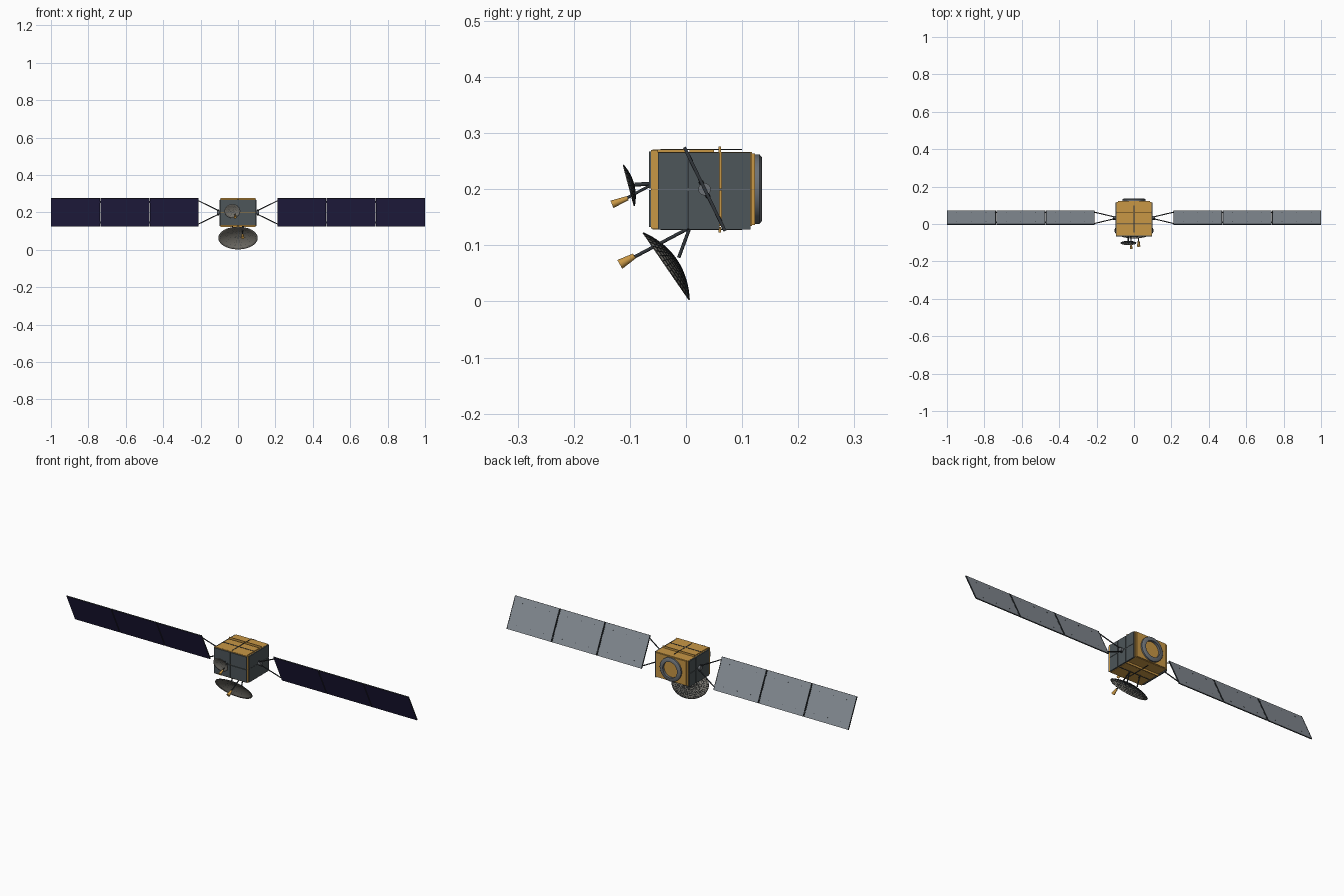
import bpy, bmesh, math
from mathutils import Vector, Matrix

cube = bpy.data.objects.get("Cube")
if cube:
    bpy.data.objects.remove(cube, do_unlink=True)


def material(name, rgb):
    m = bpy.data.materials.new(name)
    m.use_nodes = True
    m.diffuse_color = (*rgb, 1)
    m.node_tree.nodes["Principled BSDF"].inputs["Base Color"].default_value = (*rgb, 1)
    return m


GOLD = material("gold foil", (0.58, 0.31, 0.06))
SLATE = material("slate panel", (0.075, 0.092, 0.1))
NAVY = material("navy cells", (0.022, 0.018, 0.075))
GREY = material("panel grey", (0.24, 0.27, 0.3))
DARK = material("dark metal", (0.03, 0.036, 0.042))
STEEL = material("steel grey", (0.15, 0.165, 0.18))
MESH = material("dish mesh", (0.2, 0.19, 0.165))


def finish(name, bm, mats, matrix=Matrix(), smooth=False):
    me = bpy.data.meshes.new(name)
    bm.to_mesh(me)
    bm.free()
    ob = bpy.data.objects.new(name, me)
    bpy.context.collection.objects.link(ob)
    for m in mats:
        me.materials.append(m)
    ob.matrix_world = matrix
    if smooth:
        for o in bpy.context.selected_objects:
            o.select_set(False)
        ob.select_set(True)
        bpy.context.view_layer.objects.active = ob
        bpy.ops.object.shade_smooth_by_angle(angle=math.radians(40))
    return ob


def box(name, lo, hi, mat, matrix=Matrix()):
    lo, hi = Vector(lo), Vector(hi)
    bm = bmesh.new()
    bmesh.ops.create_cube(bm, size=1, matrix=Matrix.Translation((lo + hi) / 2) @ Matrix.Diagonal((*(hi - lo), 1)))
    return finish(name, bm, [mat], matrix)


def rod(name, a, b, r1, mat, r2=None, sides=12):
    a, b = Vector(a), Vector(b)
    turn = (b - a).to_track_quat('Z', 'Y').to_matrix().to_4x4()
    bm = bmesh.new()
    bmesh.ops.create_cone(bm, cap_ends=True, segments=sides, radius1=r1, radius2=r1 if r2 is None else r2,
                          depth=(b - a).length, matrix=Matrix.Translation((a + b) / 2) @ turn)
    return finish(name, bm, [mat], smooth=True)


def lathe(name, profile, mat, matrix, steps=48):
    bm = bmesh.new()
    verts = [bm.verts.new((r, 0, z)) for r, z in profile]
    edges = [bm.edges.new(p) for p in zip(verts, verts[1:])]
    bmesh.ops.spin(bm, geom=verts + edges, cent=(0, 0, 0), axis=(0, 0, 1), angle=math.tau, steps=steps)
    bmesh.ops.remove_doubles(bm, verts=bm.verts, dist=1e-5)
    bmesh.ops.recalc_face_normals(bm, faces=bm.faces)
    return finish(name, bm, [mat], matrix, smooth=True)


# Foil-wrapped body
box("body_core", (-0.094, -0.06, 0.134), (0.094, 0.118, 0.266), GOLD)
box("back_plate", (-0.086, 0.115, 0.136), (0.086, 0.123, 0.264), GOLD)
box("front_frame", (-0.097, -0.062, 0.13), (0.097, -0.05, 0.27), GOLD)
for name, z0, z1 in (("top", 0.266, 0.2705), ("bottom", 0.1285, 0.134)):
    for y0, y1 in ((-0.06, 0.003), (0.006, 0.05)):
        for x0, x1 in ((-0.09, -0.0015), (0.0015, 0.09)):
            box(name + "_foil", (x0, y0, z0), (x1, y1, z1), GOLD)
for name, z in (("top", 0.271), ("bottom", 0.128)):
    box(name + "_long_rail", (-0.002, -0.045, z - 0.0008), (0.002, 0.1, z + 0.0008), DARK)
    box(name + "_cross_rail", (-0.09, 0.0025, z - 0.0008), (0.09, 0.0065, z + 0.0008), DARK)
    box(name + "_rear_seam", (-0.094, 0.058, z - 0.005), (0.094, 0.062, z + 0.005), GOLD)

# Slate equipment panels on the front and the two sides
for x0, x1 in ((-0.095, -0.001), (0.001, 0.095)):
    for z0, z1 in ((0.133, 0.199), (0.201, 0.267)):
        box("front_panel", (x0, -0.066, z0), (x1, -0.061, z1), SLATE)
for s in (-1, 1):
    side = "left" if s > 0 else "right"
    xs = sorted((s * 0.093, s * 0.1))
    for y0, y1 in ((-0.05, 0.003), (0.005, 0.06), (0.063, 0.115)):
        for z0, z1 in ((0.128, 0.1985), (0.2005, 0.265)):
            box(side + "_side_panel", (xs[0], y0, z0), (xs[1], y1, z1), SLATE)
    seam = sorted((s * 0.093, s * 0.0985))
    box(side + "_level_seam", (seam[0], -0.05, 0.198), (seam[1], 0.115, 0.201), STEEL)
    box(side + "_upright_seam", (seam[0], 0.002, 0.13), (seam[1], 0.006, 0.265), DARK)

# Launch adapter ring on the back
lathe("adapter_ring", [(0.042, 0), (0.042, 0.012), (0.057, 0.012), (0.062, 0.008), (0.062, 0)], STEEL,
      Matrix.Translation((0, 0.123, 0.2)) @ Matrix.Rotation(-math.pi / 2, 4, 'X'))

# Solar wings: hub, yoke and three tilted panels on each side
tilt = Matrix.Translation((0, 0.033, 0.2)) @ Matrix.Rotation(math.radians(25.9), 4, 'X')
HALF = 0.083
for s in (-1, 1):
    side = "left" if s > 0 else "right"
    rod(side + "_wing_hub", (s * 0.098, 0.033, 0.2), (s * 0.112, 0.033, 0.2), 0.011, STEEL, sides=20)
    rod(side + "_wing_pivot", tilt @ Vector((s * 0.106, 0, -0.016)), tilt @ Vector((s * 0.106, 0, 0.016)), 0.004, DARK)
    for v in (-1, 1):
        rod(side + "_yoke_arm", tilt @ Vector((s * 0.106, 0, v * 0.012)),
            tilt @ Vector((s * 0.213, 0, v * 0.07)), 0.0028, DARK, sides=8)
    for i in range(3):
        x0 = 0.21 + i * 0.2645
        x1 = x0 + 0.261
        bm = bmesh.new()
        bmesh.ops.create_cube(bm, size=1, matrix=Matrix.Translation((s * (x0 + x1) / 2, 0, 0))
                              @ Matrix.Diagonal((x1 - x0, 0.005, 2 * HALF, 1)))
        bm.normal_update()
        for f in bm.faces:
            f.material_index = 0 if f.normal.y < -0.5 else 1 if f.normal.y > 0.5 else 2
        finish(side + "_solar_panel", bm, [NAVY, GREY, DARK], tilt)
        for x in (x0, x1 - 0.003):
            lo, hi = sorted((s * x, s * (x + 0.003)))
            box(side + "_panel_edge_strip", (lo, 0.002, -HALF), (hi, 0.0032, HALF), DARK, tilt)
        if i:
            for z in (-0.06, 0.06):
                lo, hi = sorted((s * (x0 - 0.006), s * (x0 + 0.003)))
                box(side + "_panel_hinge", (lo, 0.001, z - 0.005), (hi, 0.004, z + 0.005), DARK, tilt)
        # Hold-down studs on the back
        bm = bmesh.new()
        for u in (0.2, 0.5, 0.8):
            for z in (-0.055, 0.055):
                bmesh.ops.create_cube(bm, size=0.003, matrix=Matrix.Translation(
                    (s * (x0 + u * (x1 - x0)), 0.0022, z)))
        finish(side + "_panel_studs", bm, [DARK], tilt)


# Reflector dishes: thin shell, raised lattice and rim
def dish(name, centre, angle, rx, ry, depth, rings, steps):
    place = (Matrix.Translation(centre) @ Matrix.Rotation(math.radians(angle), 4, 'X')
             @ Matrix.Diagonal((rx, ry, 1, 1)))
    profile = [(i / rings, depth * ((i / rings) ** 2 - 1)) for i in range(rings + 1)]
    for part, mat in (("_shell", MESH), ("_lattice", DARK)):
        ob = lathe(name + part, profile, mat, Matrix(), steps)
        ob.data.transform(place)
        if part == "_lattice":
            mod = ob.modifiers.new("Lattice", 'WIREFRAME')
            mod.thickness = 0.0022
            mod.use_even_offset = False
        else:
            ob.modifiers.new("Thickness", 'SOLIDIFY').thickness = 0.001


dish("large_dish", (0, -0.0355, 0.0625), 124.5, 0.105, 0.073, 0.022, 9, 40)
dish("small_dish", (-0.03, -0.102, 0.2065), 105, 0.042, 0.038, 0.009, 6, 28)

# Dish struts and feed horns
for x in (-0.03, 0.03):
    rod("large_dish_strut", (x, 0.007, 0.132), (x, -0.013, 0.078), 0.003, DARK)
rod("large_feed_arm", (0.025, 0.004, 0.13), (0.025, -0.098, 0.076), 0.003, DARK)
rod("large_feed_horn", (0.025, -0.092, 0.081), (0.025, -0.118, 0.066), 0.005, GOLD, 0.009, 20)
rod("small_dish_mount", (-0.03, -0.063, 0.21), (-0.03, -0.092, 0.208), 0.0035, DARK)
rod("small_feed_arm", (-0.015, -0.063, 0.207), (-0.015, -0.108, 0.183), 0.0025, DARK)
rod("small_feed_horn", (-0.015, -0.104, 0.184), (-0.015, -0.132, 0.173), 0.004, GOLD, 0.007, 20)
